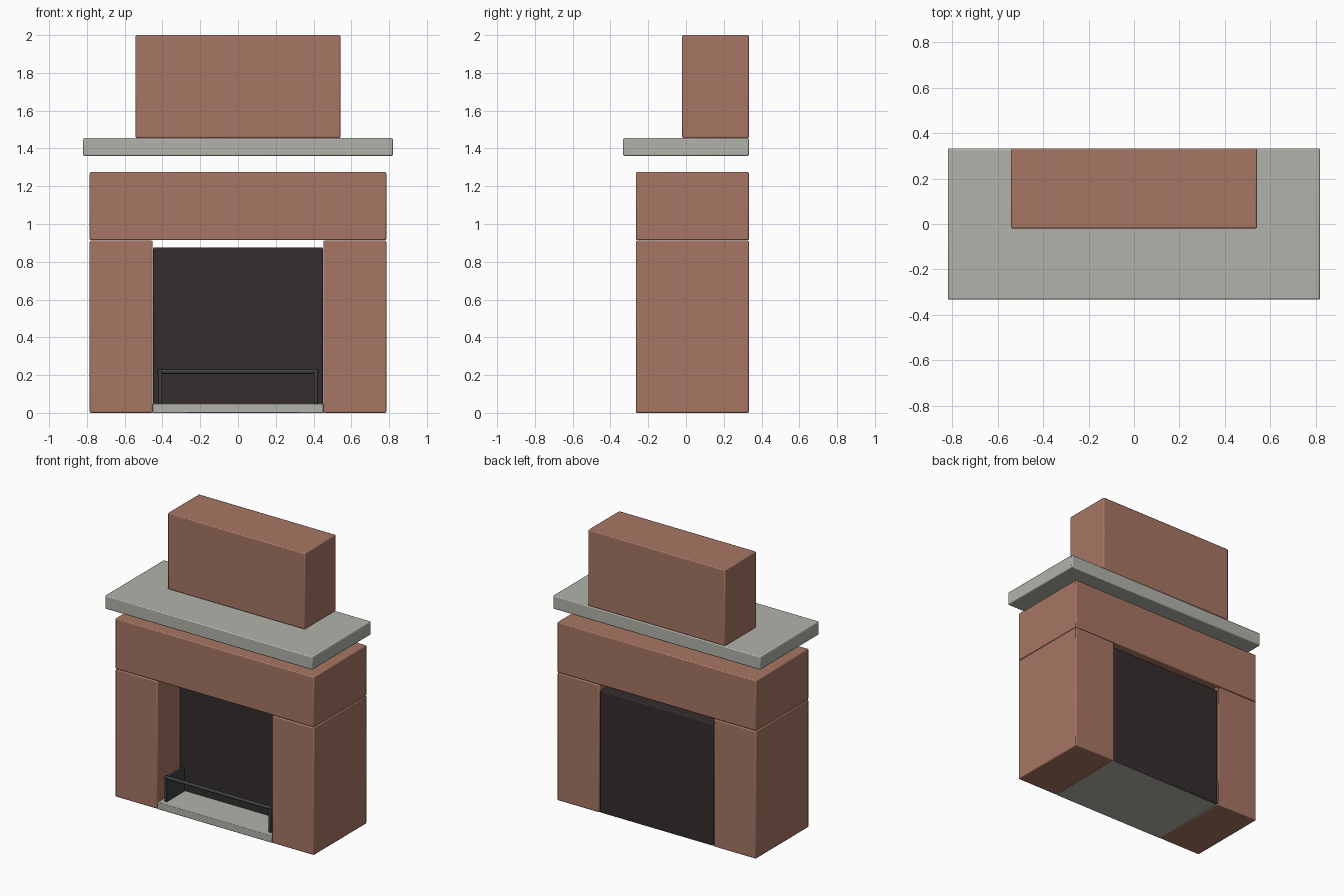
import bpy
import math

if "Cube" in bpy.data.objects:
    bpy.data.objects.remove(bpy.data.objects["Cube"], do_unlink=True)


def make_material(name, rgb):
    mat = bpy.data.materials.new(name)
    mat.use_nodes = True
    color = (*rgb, 1.0)
    mat.diffuse_color = color
    mat.node_tree.nodes["Principled BSDF"].inputs["Base Color"].default_value = color
    return mat


brick = make_material("terracotta_brick", (0.386, 0.181, 0.125))
stone = make_material("pale_stone", (0.45, 0.45, 0.41))
soot = make_material("soot_black", (0.035, 0.026, 0.027))
iron = make_material("dark_iron", (0.045, 0.049, 0.053))


def finish(obj, name, mat, bevel):
    obj.name = name
    obj.data.materials.append(mat)
    mod = obj.modifiers.new("soft_edges", "BEVEL")
    mod.width = bevel
    mod.segments = 2
    bpy.ops.object.shade_smooth_by_angle(angle=math.radians(40))
    return obj


def block(name, xs, ys, zs, mat, bevel=0.007):
    """Box spanning the given ranges, with softened edges."""
    spans = (xs, ys, zs)
    bpy.ops.mesh.primitive_cube_add(size=1, location=[(a + b) / 2 for a, b in spans])
    obj = bpy.context.object
    obj.scale = [b - a for a, b in spans]
    bpy.ops.object.transform_apply(location=False, rotation=False, scale=True)
    return finish(obj, name, mat, bevel)


BACK = 0.333
FRONT = -0.265
OPENING = 0.452
WIDTH = 0.785

# Brick surround, chimney and mantel shelf
block("lintel", (-WIDTH, WIDTH), (FRONT, BACK), (0.914, 1.275), brick)
block("chimney_breast", (-0.542, 0.542), (-0.02, BACK), (1.455, 2.0), brick)
block("mantel_shelf", (-0.82, 0.82), (-BACK, BACK), (1.36, 1.455), stone)

# Hearth slab and the dark firebox standing behind the opening
block("hearth", (-OPENING, OPENING), (FRONT, 0.325), (0.0, 0.05), stone, 0.004)
block("firebox", (-0.449, 0.449), (-0.02, BACK), (0.002, 0.876), soot)

# Mirrored pillars and grate side plates
for side, label in ((1, "left"), (-1, "right")):
    block(label + "_pillar", sorted((side * OPENING, side * WIDTH)),
          (FRONT, BACK), (0.0, 0.912), brick)
    block(label + "_grate_side", sorted((side * 0.402, side * 0.423)),
          (-0.23, -0.03), (0.05, 0.225), iron, 0.003)

# Round rail across the grate
bpy.ops.mesh.primitive_cylinder_add(vertices=20, radius=0.012, depth=0.85,
                                    location=(0, -0.215, 0.219),
                                    rotation=(0, math.pi / 2, 0))
finish(bpy.context.object, "grate_rail", iron, 0.002)
